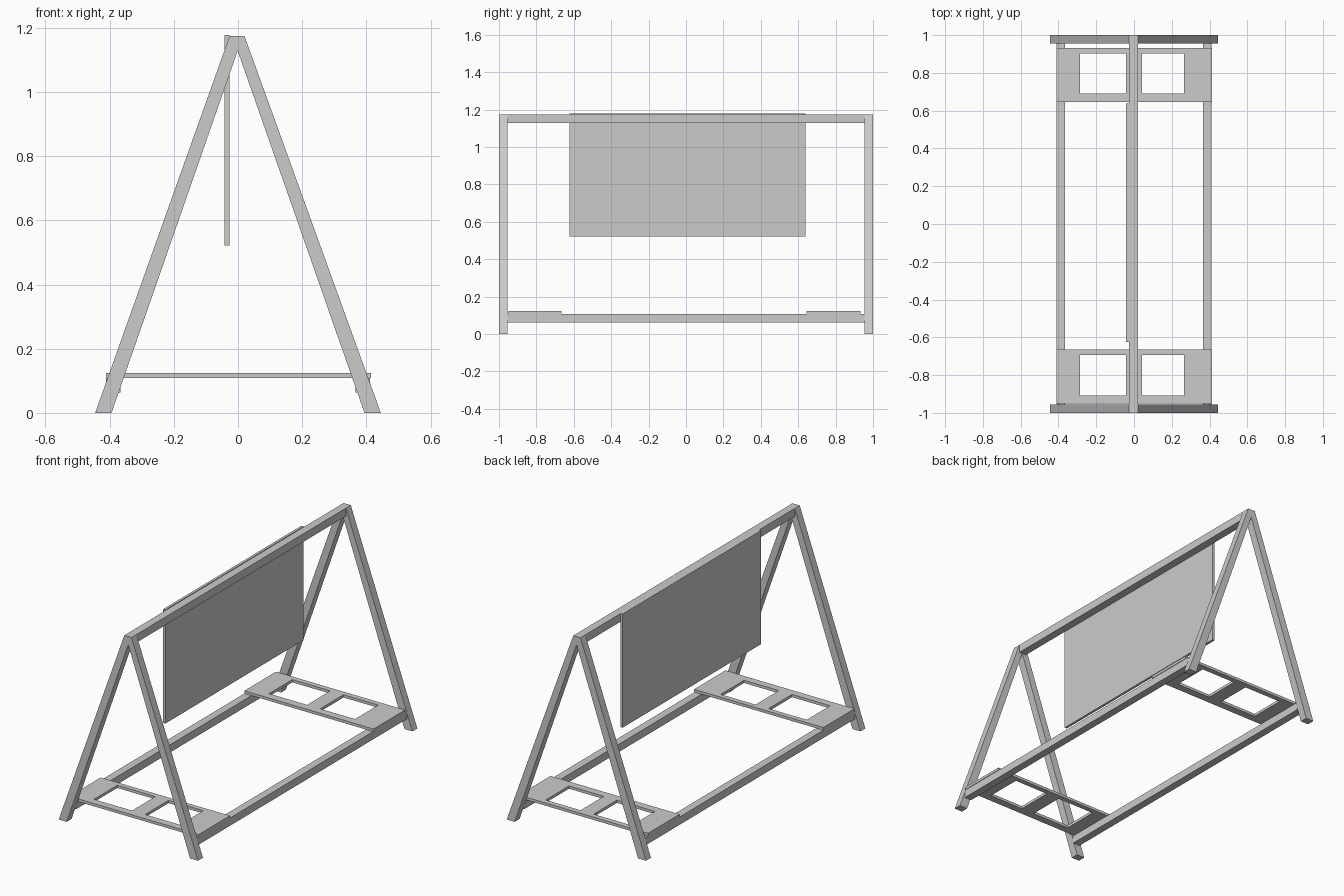
import bpy, bmesh

if "Cube" in bpy.data.objects:
    bpy.data.objects.remove(bpy.data.objects["Cube"])


def finish(name, bm):
    bmesh.ops.recalc_face_normals(bm, faces=bm.faces)
    me = bpy.data.meshes.new(name)
    bm.to_mesh(me)
    bm.free()
    ob = bpy.data.objects.new(name, me)
    bpy.context.collection.objects.link(ob)
    return ob


def extrude(bm, vec):
    r = bmesh.ops.extrude_face_region(bm, geom=bm.faces[:])
    verts = [g for g in r["geom"] if isinstance(g, bmesh.types.BMVert)]
    bmesh.ops.translate(bm, vec=vec, verts=verts)


def prism(name, pts, y0, y1):
    """Extrude an x/z profile along y."""
    bm = bmesh.new()
    bm.faces.new([bm.verts.new((x, y0, z)) for x, z in pts])
    extrude(bm, (0, y1 - y0, 0))
    return finish(name, bm)


def box(name, x0, x1, y0, y1, z0, z1):
    return prism(name, [(x0, z0), (x1, z0), (x1, z1), (x0, z1)], y0, y1)


def plate(name, xs, ys, holes, z0, z1):
    """Slab made from a grid of cells, leaving the hole cells open."""
    bm = bmesh.new()
    v = [[bm.verts.new((x, y, z0)) for y in ys] for x in xs]
    for i in range(len(xs) - 1):
        for j in range(len(ys) - 1):
            if (i, j) not in holes:
                bm.faces.new((v[i][j], v[i + 1][j], v[i + 1][j + 1], v[i][j + 1]))
    extrude(bm, (0, 0, z1 - z0))
    return finish(name, bm)


# A-shaped end frames
TOP = 1.175
a_frame = [(-0.445, 0), (-0.394, 0), (-0.001, 1.128), (0.394, 0),
           (0.445, 0), (0.02, TOP), (-0.026, TOP)]
prism("front_a_frame", a_frame, -1, -0.955)
prism("back_a_frame", a_frame, 0.955, 1)

# Top beam
box("top_beam", -0.026, 0.02, -0.955, 0.955, 1.128, TOP)

# Lower side rails
box("left_rail", -0.411, -0.366, -0.955, 0.955, 0.063, 0.108)
box("right_rail", 0.366, 0.411, -0.955, 0.955, 0.063, 0.108)

# Hanging panel beside the beam
box("hanging_panel", -0.042, -0.027, -0.624, 0.638, 0.522, 1.178)

# Shelves with two square openings each
xs = [-0.411, -0.285, -0.042, 0.042, 0.264, 0.414]
holes = {(1, 1), (3, 1)}
plate("front_shelf", xs, [-0.95, -0.907, -0.694, -0.665], holes, 0.108, 0.124)
plate("back_shelf", xs, [0.645, 0.69, 0.902, 0.933], holes, 0.108, 0.124)
